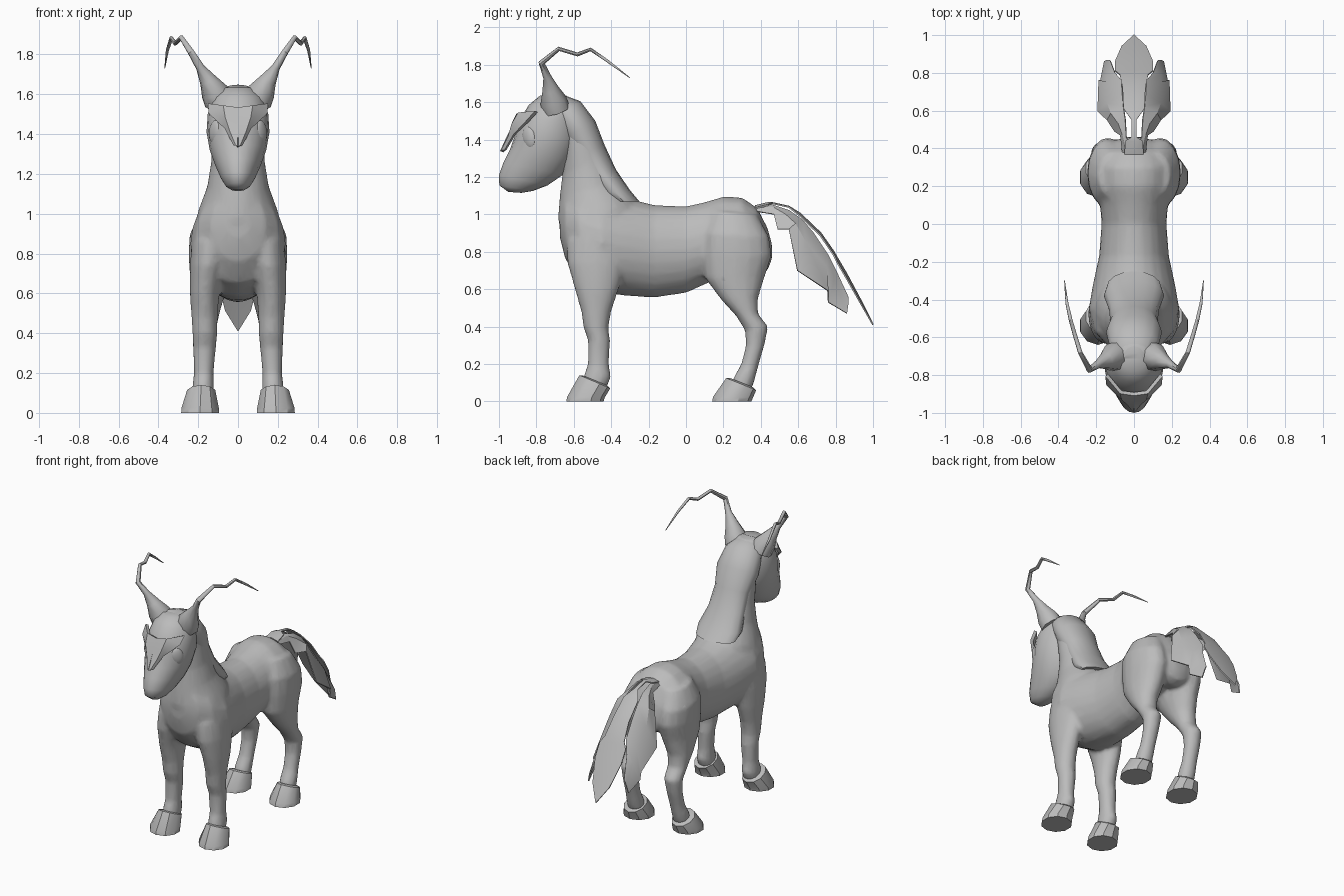
import bpy, bmesh, math
from mathutils import Vector

grey = bpy.data.materials.new("soft_grey")
grey.diffuse_color = (0.5, 0.5, 0.5, 1)


def add_mesh(name, bm):
    bmesh.ops.recalc_face_normals(bm, faces=bm.faces)
    mesh = bpy.data.meshes.new(name)
    bm.to_mesh(mesh)
    bm.free()
    mesh.materials.append(grey)
    ob = bpy.data.objects.new(name, mesh)
    bpy.context.collection.objects.link(ob)
    return ob


def finish(ob, angle=40):
    """Apply modifiers and shade smooth, keeping hard edges."""
    bpy.ops.object.select_all(action='DESELECT')
    ob.select_set(True)
    bpy.context.view_layer.objects.active = ob
    bpy.ops.object.convert(target='MESH')
    bpy.ops.object.shade_smooth_by_angle(angle=math.radians(angle))


def loft(name, sections, x=0, sides=16):
    """Skin ellipses; each section is front y, z, back y, z, half width, x offset."""
    bm = bmesh.new()
    rings = []
    for y0, z0, y1, z1, w, *off in sections:
        a, b = Vector((0, y0, z0)), Vector((0, y1, z1))
        cx = x * (off[0] if off else 1)
        ring = []
        for i in range(sides):
            t = math.tau * i / sides
            p = (a + b) / 2 + (a - b) / 2 * math.cos(t)
            ring.append(bm.verts.new((cx + w * math.sin(t), p.y, p.z)))
        rings.append(ring)
    for r, s in zip(rings, rings[1:]):
        for i in range(sides):
            j = (i + 1) % sides
            bm.faces.new((r[i], r[j], s[j], s[i]))
    bm.faces.new(rings[0])
    bm.faces.new(rings[-1])
    return add_mesh(name, bm)


def strip(name, rows, side=1, thick=0.008):
    """Thin sheet skinned across rows of points."""
    bm = bmesh.new()
    grid = [[bm.verts.new((side * p[0], p[1], p[2])) for p in row] for row in rows]
    for r, s in zip(grid, grid[1:]):
        for i in range(len(r) - 1):
            bm.faces.new((r[i], r[i + 1], s[i + 1], s[i]))
    bmesh.ops.remove_doubles(bm, verts=bm.verts, dist=0.0005)
    ob = add_mesh(name, bm)
    mod = ob.modifiers.new("thickness", 'SOLIDIFY')
    mod.thickness = thick
    mod.offset = 0
    finish(ob, 35)


# Torso: top and bottom outline with half width along the length
torso = [(-.675, .88, 1.04, .06), (-.645, .76, 1.12, .14), (-.57, .65, 1.14, .21),
         (-.45, .585, 1.12, .24), (-.33, .565, 1.09, .22), (-.17, .555, 1.05, .185),
         (0, .58, 1.043, .172), (.1, .625, 1.065, .18), (.2, .67, 1.095, .2),
         (.3, .7, 1.09, .2), (.38, .68, 1.035, .175), (.435, .7, .93, .12), (.46, .76, .84, .05)]
parts = [loft("torso", [(y, t, y, b, w) for y, b, t, w in torso], sides=24)]

# Neck
parts.append(loft("neck", [
    (-.665, .88, -.25, .9, .225), (-.685, .98, -.26, 1.05, .2), (-.675, 1.1, -.35, 1.17, .155),
    (-.66, 1.22, -.41, 1.3, .135), (-.665, 1.36, -.47, 1.42, .13), (-.7, 1.48, -.55, 1.55, .12)], sides=24))

# Legs and hooves
for s, label in ((1, "left"), (-1, "right")):
    parts.append(loft("front_leg", [
        (-.64, .86, -.32, .9, .1, .13), (-.635, .74, -.32, .74, .09, .152),
        (-.595, .6, -.36, .6, .074, .168), (-.56, .48, -.4, .48, .066, .168),
        (-.55, .4, -.415, .39, .063, .166), (-.525, .33, -.405, .33, .058, .168),
        (-.525, .2, -.412, .2, .05, .172), (-.55, .13, -.4, .13, .055, .175),
        (-.55, .07, -.43, .06, .055, .175)], s))
    parts.append(loft("hind_leg", [
        (.14, 1.02, .38, 1.0, .08, .11), (.09, .9, .445, .88, .105, .14),
        (.085, .78, .46, .78, .11, .138), (.1, .66, .42, .66, .1, .14),
        (.19, .54, .385, .55, .078, .158), (.265, .46, .385, .47, .065, .165),
        (.315, .38, .44, .4, .06, .167), (.32, .3, .42, .3, .053, .17),
        (.295, .2, .39, .2, .05, .172), (.25, .12, .37, .12, .055, .175),
        (.24, .07, .35, .06, .055, .175)], s))
    finish(loft("front_hoof_" + label, [
        (-.64, 0, -.44, 0, .1, .19), (-.635, .025, -.435, .02, .099, .19),
        (-.57, .14, -.405, .07, .074, .185), (-.55, .138, -.42, .085, .055, .178)], s, 10), 35)
    finish(loft("hind_hoof_" + label, [
        (.14, 0, .35, 0, .1, .19), (.145, .025, .358, .02, .099, .19),
        (.215, .125, .375, .06, .074, .185), (.235, .125, .36, .075, .055, .178)], s, 10), 35)

# Fuse torso, neck and legs into one soft skin
bpy.ops.object.select_all(action='DESELECT')
for p in parts:
    p.select_set(True)
bpy.context.view_layer.objects.active = parts[0]
bpy.ops.object.join()
body = parts[0]
body.name = "body"
mod = body.modifiers.new("fuse", 'REMESH')
mod.mode = 'VOXEL'
mod.voxel_size = 0.014
mod = body.modifiers.new("soften", 'SMOOTH')
mod.iterations = 6
mod = body.modifiers.new("simplify", 'DECIMATE')
mod.ratio = 0.3
finish(body, 60)

# Head from crown to chin
finish(loft("head", [
    (-.78, 1.635, -.64, 1.635, .07), (-.84, 1.585, -.58, 1.585, .125),
    (-.895, 1.5, -.57, 1.5, .152), (-.915, 1.42, -.57, 1.4, .158),
    (-.94, 1.35, -.61, 1.29, .142), (-.975, 1.28, -.66, 1.21, .115),
    (-1.0, 1.21, -.74, 1.155, .088), (-.998, 1.155, -.82, 1.125, .062),
    (-.95, 1.12, -.88, 1.115, .03)], sides=20), 60)

# Mane draped over the back of the neck
finish(loft("mane", [
    (-.8, 1.6, -.68, 1.648, .07), (-.72, 1.5, -.565, 1.605, .13),
    (-.66, 1.4, -.485, 1.5, .148), (-.6, 1.3, -.435, 1.37, .125),
    (-.53, 1.19, -.375, 1.24, .132), (-.46, 1.11, -.3, 1.13, .16),
    (-.42, 1.07, -.25, 1.07, .145)]), 45)

for s, label in ((1, "left"), (-1, "right")):
    # Brow and nose ridge
    strip("brow_" + label, [
        [(0, -.9, 1.53), (.07, -.89, 1.54), (.145, -.8, 1.55)],
        [(0, -.925, 1.46), (.06, -.925, 1.48), (.14, -.845, 1.5)],
        [(0, -.955, 1.4), (.035, -.945, 1.41), (.06, -.915, 1.43)],
        [(0, -.985, 1.335), (.008, -.98, 1.34), (.015, -.965, 1.345)]], s, .02)

    # Eye
    bm = bmesh.new()
    bmesh.ops.create_uvsphere(bm, u_segments=16, v_segments=10, radius=1)
    eye = add_mesh("eye_" + label, bm)
    eye.scale = (.022, .042, .06)
    eye.location = (s * .115, -.838, 1.41)
    eye.rotation_euler = (math.radians(12), 0, s * math.radians(-38))
    finish(eye, 60)

    # Ear running out into a kinked antenna: x, y, z, radius
    path = [(.095, -.695, 1.56, .075), (.115, -.71, 1.61, .072), (.15, -.725, 1.67, .045),
            (.19, -.742, 1.735, .022), (.235, -.772, 1.81, .017), (.285, -.68, 1.885, .012),
            (.315, -.58, 1.855, .011), (.335, -.51, 1.882, .01), (.355, -.42, 1.82, .008),
            (.368, -.3, 1.73, .002)]
    cu = bpy.data.curves.new("antenna_" + label, 'CURVE')
    cu.dimensions = '3D'
    cu.bevel_depth = 1
    cu.bevel_resolution = 2
    cu.use_fill_caps = True
    sp = cu.splines.new('POLY')
    sp.points.add(len(path) - 1)
    for pt, (x, y, z, r) in zip(sp.points, path):
        pt.co = (s * x, y, z, 1)
        pt.radius = r
    cu.materials.append(grey)
    ear = bpy.data.objects.new("ear_antenna_" + label, cu)
    bpy.context.collection.objects.link(ear)
    finish(ear, 45)

    # Side lock of the tail, with a stepped lower edge
    strip("tail_lock_" + label, [
        [(.0, .37, 1.04), (.04, .375, 1.03), (.06, .38, 1.015)],
        [(.04, .46, 1.05), (.055, .46, 1.04), (.07, .47, 1.0)],
        [(.045, .55, 1.02), (.08, .53, 1.0), (.1, .49, .92)],
        [(.055, .62, .97), (.12, .585, .95), (.14, .55, .92)],
        [(.06, .68, .9), (.14, .64, .85), (.19, .595, .7)],
        [(.065, .76, .78), (.14, .75, .72), (.185, .76, .59)],
        [(.1, .8, .7), (.14, .79, .65), (.175, .76, .53)],
        [(.125, .865, .56), (.14, .868, .53), (.155, .86, .47)]], s)

# Centre lock of the tail: y, z, half width
centre = [(.37, 1.045, .05), (.44, 1.062, .045), (.46, 1.062, .012), (.55, 1.042, .012),
          (.61, 1.005, .055), (.72, .9, .06), (.79, .8, .075), (.81, .765, .1),
          (.86, .68, .1), (.94, .53, .065), (1.0, .41, .0)]
strip("tail_centre", [[(-w, y, z - w * .25), (0, y, z), (w, y, z - w * .25)] for y, z, w in centre])
